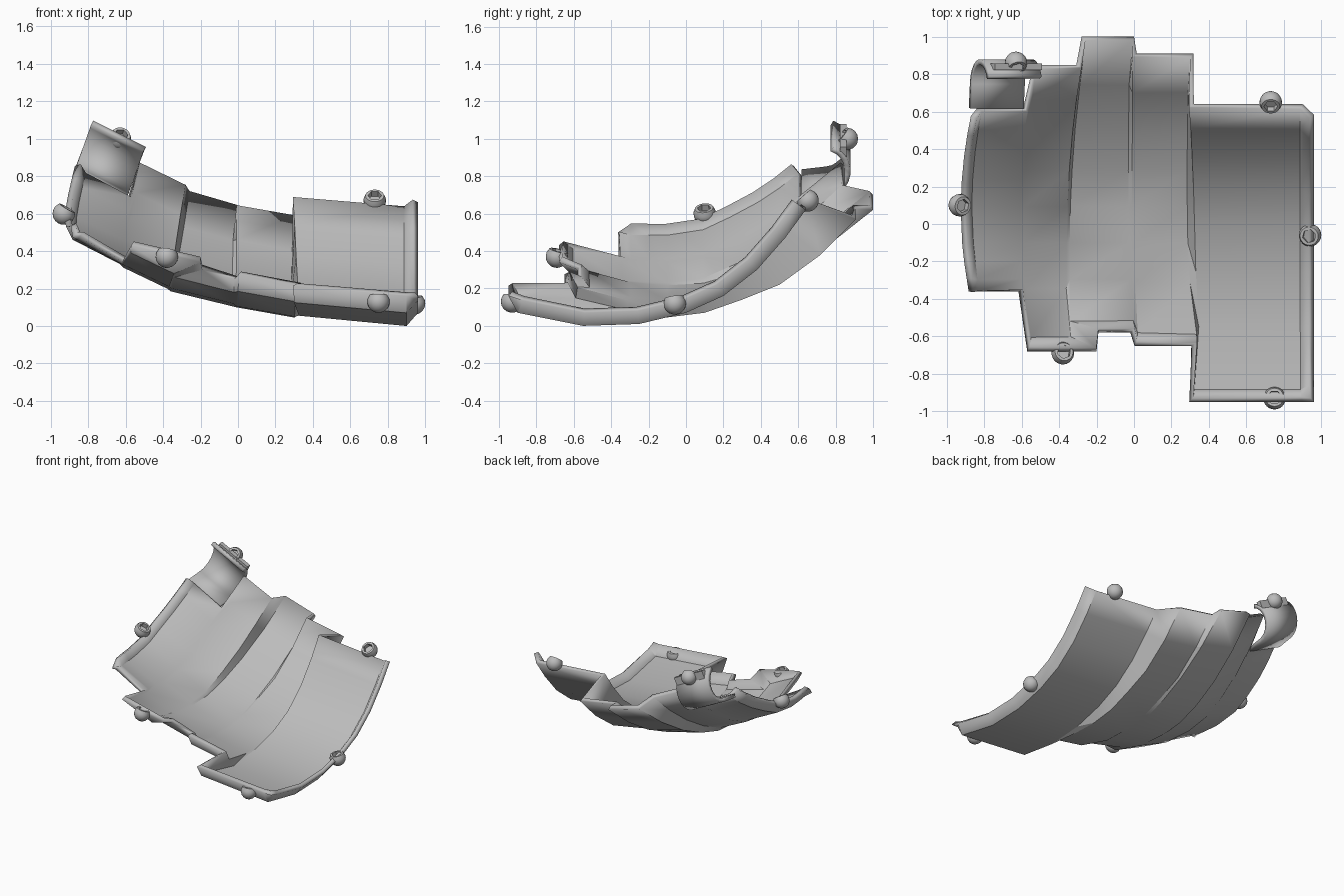
import bpy, bmesh, math
from mathutils import Vector, Matrix

cube = bpy.data.objects.get("Cube")
if cube:
    bpy.data.objects.remove(cube)

grey = bpy.data.materials.new("light_grey")
grey.use_nodes = True
COLOUR = (0.5, 0.5, 0.5, 1)
grey.diffuse_color = COLOUR
grey.node_tree.nodes["Principled BSDF"].inputs["Base Color"].default_value = COLOUR


def finish(name, bm):
    mesh = bpy.data.meshes.new(name)
    bm.to_mesh(mesh)
    bm.free()
    mesh.materials.append(grey)
    obj = bpy.data.objects.new(name, mesh)
    bpy.context.collection.objects.link(obj)
    bpy.ops.object.select_all(action="DESELECT")
    obj.select_set(True)
    bpy.context.view_layer.objects.active = obj
    bpy.ops.object.shade_smooth_by_angle(angle=math.radians(28))
    return obj


def loft(name, columns, thickness):
    """Skin a row of point columns and thicken it towards the hollow side."""
    bm = bmesh.new()
    grid = [[bm.verts.new(p) for p in col] for col in columns]
    for a, b in zip(grid, grid[1:]):
        for j in range(len(a) - 1):
            bm.faces.new((a[j], b[j], b[j + 1], a[j + 1]))
    obj = finish(name, bm)
    mod = obj.modifiers.new("thickness", "SOLIDIFY")
    mod.thickness = thickness
    mod.offset = 1
    return obj


def column(profile, x, dz=0, bow=0.0, middle=0.0, front=None):
    """Place a (y, z) profile at x; front overrides the first point's x and z."""
    pts = [Vector((x + bow * (y - middle) ** 2, y, z + dz)) for y, z in profile]
    if front:
        pts[0].x, pts[0].z = front
    return pts


def lip(col, dx, height):
    """Copy of a column pushed sideways and inwards to form a raised edge."""
    out = [col[0] + Vector((dx, 0, 0))]
    for j in range(1, len(col)):
        t = col[min(j + 1, len(col) - 1)] - col[j - 1]
        n = Vector((0, -t.z, t.y)).normalized()
        out.append(col[j] + n * height + Vector((dx, 0, 0)))
    return out


# Outer profiles of the panel sections, from front to back
end_profile = [(-.36, .215), (-.3, .2), (-.2, .2), (-.1, .2), (.1, .23),
               (.25, .3), (.4, .38), (.52, .46), (.62, .54)]
high_profile = [(-.68, .4), (-.62, .28), (-.35, .21), (-.1, .2), (.1, .23),
                (.3, .32), (.5, .44), (.68, .58), (.85, .74)]
rib_profile = [(-.58, .24), (-.53, .17), (-.3, .11), (-.1, .095), (.1, .11),
               (.3, .17), (.52, .27), (.76, .42), (1, .61)]
mid_profile = [(-.65, .22), (-.6, .13), (-.32, .05), (-.1, .045), (.1, .07),
               (.3, .14), (.5, .22), (.72, .38), (.91, .57)]
low_profile = [(-.95, .16), (-.9, .07), (-.55, 0), (-.25, .01), (0, .07),
               (.2, .16), (.38, .3), (.53, .47), (.64, .62)]

# Stepped, doubly curved panel
left = column(end_profile, -.89, .26, .2, .1)
right = column(low_profile, .9)
loft("stepped_panel", [
    lip(left, -.035, .07),
    left,
    column(end_profile, -.63, .13, .1),
    column(high_profile, -.61, .11, .1, front=(-.57, .43)),
    column(high_profile, -.38, .0, .1, front=(-.2, .34)),
    column(rib_profile, -.36, .09, .08, front=(-.19, .3)),
    column(rib_profile, -.03, .01, .03),
    column(mid_profile, -.01, .055, .03),
    column(mid_profile, .3, .0, .02),
    column(low_profile, .34, .055, -.05),
    right,
    lip(right, .06, .07),
], .035)

# Curled channel at the back corner
arc = [(.62, .745)]
for k in range(11):
    a = math.radians(-85 + 15.5 * k)
    arc.append((.74 + .14 * math.cos(a), .9 + .14 * math.sin(a)))


def channel_end(x):
    slope = -.5 * (x + .75)
    return [Vector((x + .38 * (z - .75), y, z + slope)) for y, z in arc]


loft("curled_channel", [channel_end(-.88), channel_end(-.6)], .03)

# Flange beside the channel
bm = bmesh.new()
bmesh.ops.create_cube(bm, size=1, matrix=Matrix.Translation((-.63, .84, .99))
                      @ Matrix.Rotation(math.radians(26), 4, "Y")
                      @ Matrix.Diagonal((.28, .035, .06, 1)))
finish("channel_flange", bm)


def stud(name, place, facing):
    """Round stud with a hexagonal socket in its flat top."""
    sides, r = 24, .06
    rings = [(r * math.sin(a), -r * math.cos(a), False)
             for a in [math.radians(d) for d in (20, 40, 60, 80, 100, 125)]]
    rings += [(.037, .035, True), (.037, .0, True)]
    bm = bmesh.new()
    loops = []
    for radius, z, hexed in rings:
        loop = []
        for k in range(sides):
            a = math.tau * k / sides
            s = math.cos(math.pi / 6) / math.cos(a % (math.pi / 3) - math.pi / 6) if hexed else 1
            loop.append(bm.verts.new((radius * s * math.cos(a), radius * s * math.sin(a), z)))
        loops.append(loop)
    for a, b in zip(loops, loops[1:]):
        for k in range(sides):
            m = (k + 1) % sides
            bm.faces.new((a[k], a[m], b[m], b[k]))
    bm.faces.new(loops[-1])
    tip = bm.verts.new((0, 0, -r))
    for k in range(sides):
        bm.faces.new((loops[0][(k + 1) % sides], loops[0][k], tip))
    turn = Vector(facing).to_track_quat("Z", "Y").to_matrix().to_4x4()
    bm.transform(Matrix.Translation(place) @ turn)
    finish(name, bm)


# Studs around the rim
stud("low_back_stud", (.73, .65, .67), (0, -.65, .75))
stud("low_side_stud", (.94, -.06, .12), (-.15, -.15, 1))
stud("low_front_stud", (.75, -.93, .13), (0, .15, 1))
stud("high_front_stud", (-.38, -.69, .37), (.2, .25, 1))
stud("high_side_stud", (-.93, .1, .6), (.5, -.1, .85))
stud("channel_stud", (-.63, .86, 1.0), (.2, -.75, .6))
